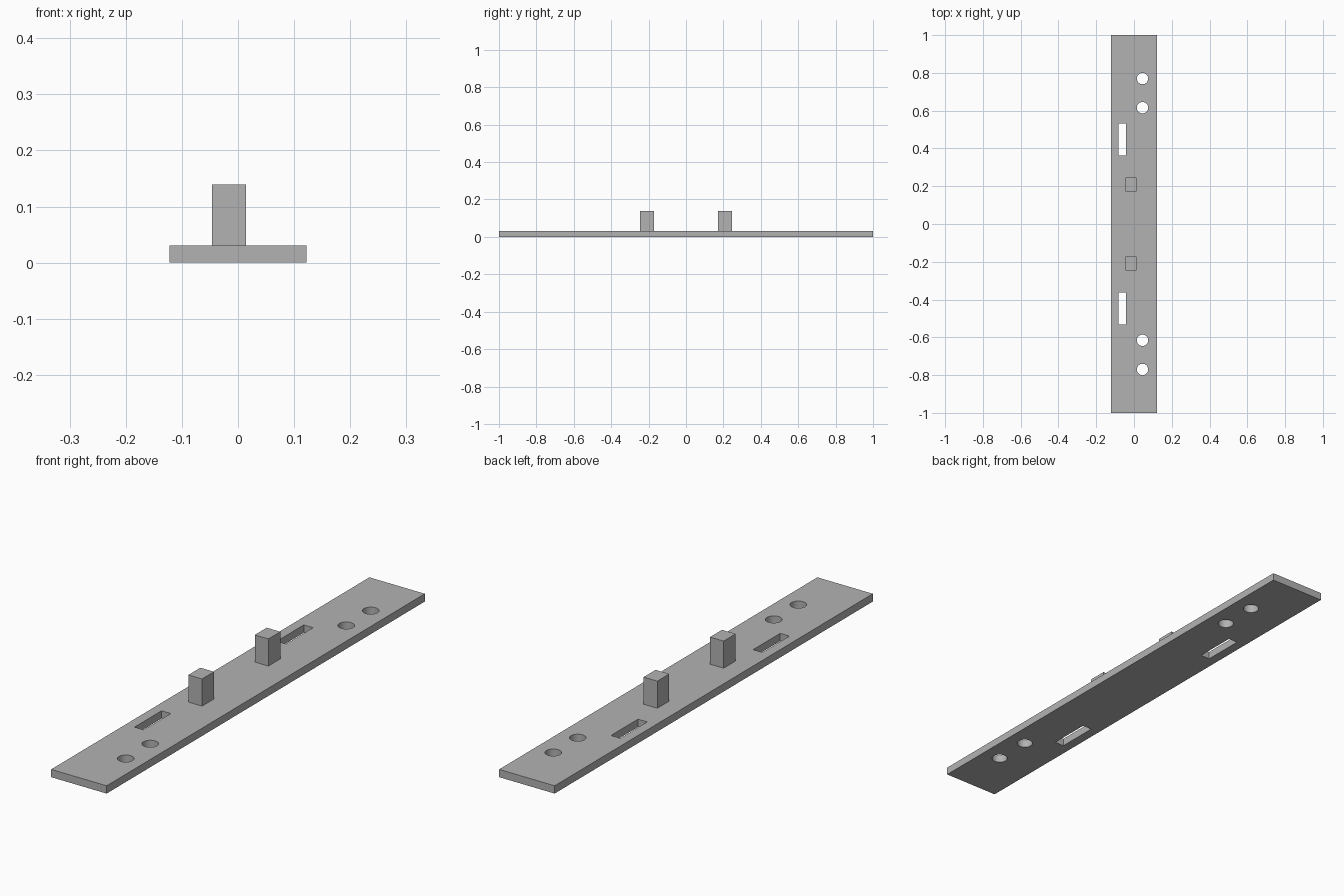
import bpy
import bmesh
import math
from mathutils import Matrix, Vector

cube = bpy.data.objects.get("Cube")
if cube:
    bpy.data.objects.remove(cube, do_unlink=True)

THICK = 0.031
HALF_WIDTH = 0.122

grey = bpy.data.materials.new("plain_grey")
grey.use_nodes = True
colour = (0.45, 0.45, 0.45, 1)
grey.diffuse_color = colour
grey.node_tree.nodes["Principled BSDF"].inputs["Base Color"].default_value = colour


def add_box(bm, low, high):
    low, high = Vector(low), Vector(high)
    matrix = Matrix.Translation((low + high) / 2) @ Matrix.Diagonal((*(high - low), 1))
    bmesh.ops.create_cube(bm, size=1, matrix=matrix)


def finish(bm, name):
    mesh = bpy.data.meshes.new(name)
    bm.to_mesh(mesh)
    bm.free()
    mesh.materials.append(grey)
    obj = bpy.data.objects.new(name, mesh)
    bpy.context.collection.objects.link(obj)
    return obj


# Base plate
bm = bmesh.new()
add_box(bm, (-HALF_WIDTH, -1, 0), (HALF_WIDTH, 1, THICK))
plate = finish(bm, "base_plate")

# Cutter with round screw holes and long slots, mirrored along y
bm = bmesh.new()
for side in (-1, 1):
    for y in (0.616, 0.77):
        bmesh.ops.create_cone(bm, cap_ends=True, segments=48, radius1=0.03, radius2=0.03,
                              depth=0.2, matrix=Matrix.Translation((0.045, side * y, 0)))
    ends = sorted((side * 0.362, side * 0.532))
    add_box(bm, (-0.083, ends[0], -0.1), (-0.042, ends[1], 0.1))
cutter = finish(bm, "hole_cutter")
cutter.hide_render = True

# Cut the holes and remove the cutter
cut = plate.modifiers.new("holes", "BOOLEAN")
cut.operation = "DIFFERENCE"
cut.solver = "EXACT"
cut.object = cutter
bpy.ops.object.select_all(action="DESELECT")
bpy.context.view_layer.objects.active = plate
plate.select_set(True)
bpy.ops.object.modifier_apply(modifier=cut.name)
bpy.data.objects.remove(cutter, do_unlink=True)
bpy.ops.object.shade_smooth_by_angle(angle=math.radians(30))

# Two upright posts
for name, side in (("front_post", -1), ("back_post", 1)):
    bm = bmesh.new()
    ends = sorted((side * 0.171, side * 0.246))
    add_box(bm, (-0.046, ends[0], THICK), (0.014, ends[1], 0.139))
    finish(bm, name)
